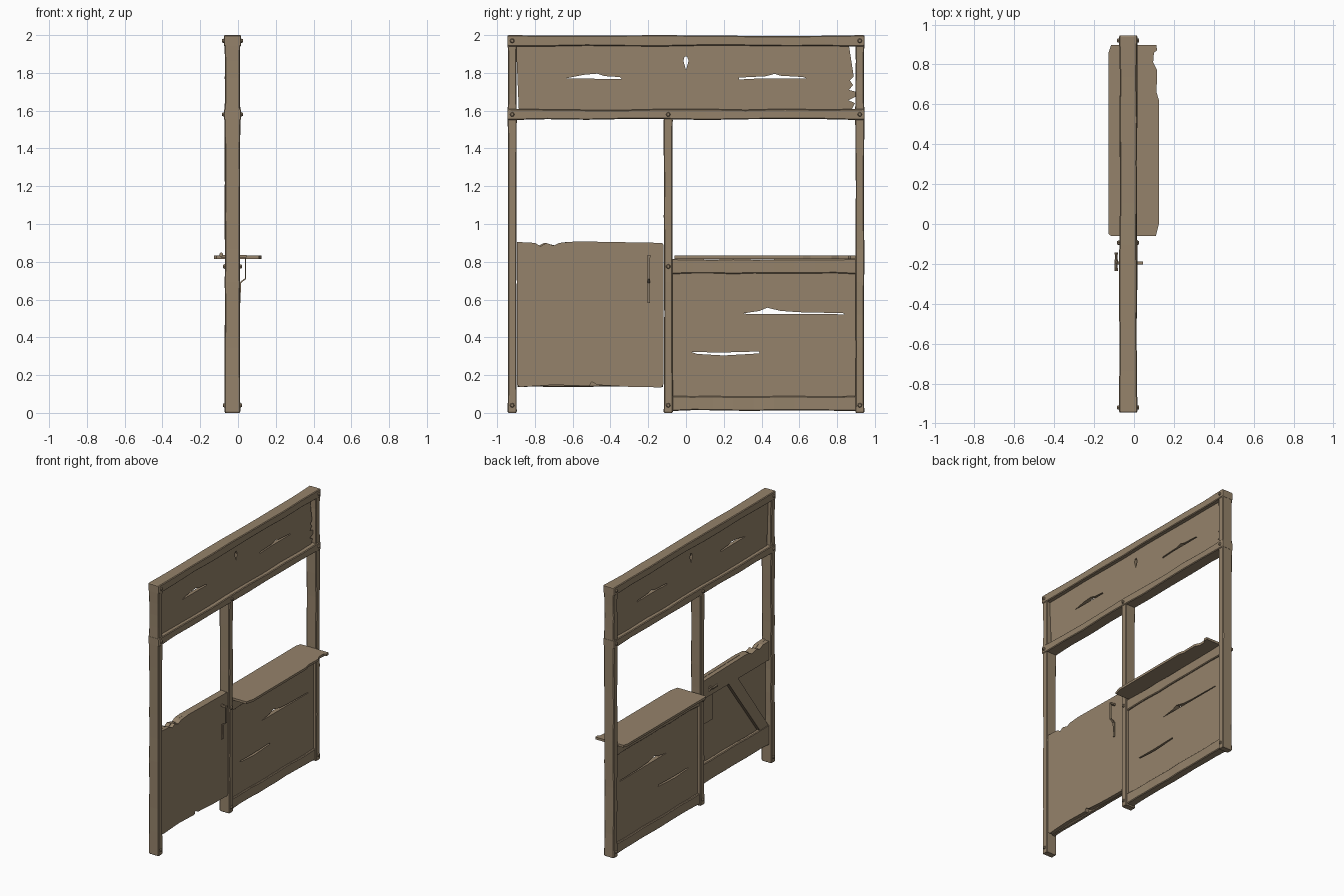
import bpy, bmesh, random
from mathutils import Matrix, Vector

if "Cube" in bpy.data.objects:
    bpy.data.objects.remove(bpy.data.objects["Cube"])

random.seed(4)
wood = bpy.data.materials.new("weathered_brown_wood")
wood.diffuse_color = (0.30, 0.225, 0.145, 1)
wood.use_nodes = True
wood.node_tree.nodes["Principled BSDF"].inputs["Base Color"].default_value = wood.diffuse_color


def finish(name, me):
    me.materials.clear()
    me.materials.append(wood)
    ob = bpy.data.objects.new(name, me)
    bpy.context.collection.objects.link(ob)
    return ob


# Chamfered, slightly worn beam running along axis 1 (y) or 2 (z)
def timber(name, lo, hi, axis, wear=0.003, n=9, c=0.005):
    a, b = [i for i in range(3) if i != axis]
    bm = bmesh.new()
    rings = []
    levels = [0, 0.004] + [i / n for i in range(1, n)] + [0.996, 1]
    for k, t in enumerate(levels):
        inset = c * 0.7 if k in (0, len(levels) - 1) else 0
        w = [random.uniform(0, wear) if 1 < k < len(levels) - 2 else 0 for _ in range(4)]
        a0, a1 = lo[a] + inset + w[0], hi[a] - inset - w[1]
        b0, b1 = lo[b] + inset + w[2], hi[b] - inset - w[3]
        prof = [(a0 + c, b0), (a1 - c, b0), (a1, b0 + c), (a1, b1 - c),
                (a1 - c, b1), (a0 + c, b1), (a0, b1 - c), (a0, b0 + c)]
        ring = []
        for u, v in prof:
            p = Vector((0, 0, 0))
            p[a], p[b] = u, v
            p[axis] = lo[axis] + (hi[axis] - lo[axis]) * t
            ring.append(bm.verts.new(p))
        rings.append(ring)
    for r, s in zip(rings, rings[1:]):
        for i in range(8):
            bm.faces.new((r[i], r[(i + 1) % 8], s[(i + 1) % 8], s[i]))
    bm.faces.new(rings[0])
    bm.faces.new(rings[-1])
    bmesh.ops.recalc_face_normals(bm, faces=bm.faces)
    me = bpy.data.meshes.new(name)
    bm.to_mesh(me)
    return finish(name, me)


# Flat board cut from an outline with holes, thick along axis x, y or z
def plate(name, outline, d0, d1, axis="x", holes=()):
    cu = bpy.data.curves.new(name, "CURVE")
    cu.dimensions, cu.fill_mode = "2D", "BOTH"
    cu.extrude = (d1 - d0) / 2
    for pts in [outline, *holes]:
        sp = cu.splines.new("POLY")
        sp.points.add(len(pts) - 1)
        for q, p in zip(sp.points, pts):
            q.co = (p[0], p[1], 0, 1)
        sp.use_cyclic_u = True
    tmp = bpy.data.objects.new("tmp", cu)
    bpy.context.collection.objects.link(tmp)
    bpy.context.view_layer.update()
    me = bpy.data.meshes.new_from_object(tmp.evaluated_get(bpy.context.evaluated_depsgraph_get()))
    bpy.data.objects.remove(tmp)
    m = (d0 + d1) / 2
    rot = {"x": ((0, 0, 1, m), (1, 0, 0, 0), (0, 1, 0, 0), (0, 0, 0, 1)),
           "y": ((1, 0, 0, 0), (0, 0, -1, m), (0, 1, 0, 0), (0, 0, 0, 1)),
           "z": ((1, 0, 0, 0), (0, 1, 0, 0), (0, 0, 1, m), (0, 0, 0, 1))}[axis]
    me.transform(Matrix(rot))
    bm = bmesh.new()
    bm.from_mesh(me)
    bmesh.ops.remove_doubles(bm, verts=bm.verts, dist=1e-5)
    bmesh.ops.recalc_face_normals(bm, faces=bm.faces)
    for f in bm.faces:
        f.smooth = False
    bm.to_mesh(me)
    me.name = name
    return finish(name, me)


def rect(u0, v0, u1, v1):
    return [(u0, v0), (u1, v0), (u1, v1), (u0, v1)]


# Posts and beams
X0, X1 = -0.071, 0.012
for nm, y0, y1 in (("left_post", -0.944, -0.896), ("middle_post", -0.118, -0.07),
                   ("right_post", 0.896, 0.944)):
    timber(nm, (X0, y0, 0), (X1, y1, 1.56), 2)
    if nm != "middle_post":
        timber("upper_" + nm, (X0, y0, 1.6), (X1, y1, 1.95), 2, n=4)
timber("top_beam", (-0.075, -0.945, 1.94), (0.017, 0.945, 2.0), 1, 0.005)
timber("sign_lower_beam", (-0.075, -0.945, 1.55), (0.017, 0.945, 1.61), 1, 0.006)

# Sign board with splits and chipped ends
plate("sign_board",
      [(-0.885, 1.6), (0.875, 1.6), (0.895, 1.64), (0.86, 1.655), (0.9, 1.675), (0.9, 1.7),
       (0.862, 1.71), (0.885, 1.735), (0.868, 1.76), (0.888, 1.78), (0.862, 1.95), (-0.9, 1.95)],
      -0.042, -0.016, holes=[
          [(-0.64, 1.77), (-0.34, 1.768), (-0.35, 1.778), (-0.43, 1.783), (-0.47, 1.796), (-0.54, 1.79)],
          [(0.28, 1.765), (0.4, 1.771), (0.64, 1.77), (0.62, 1.778), (0.5, 1.785), (0.47, 1.795), (0.42, 1.782), (0.28, 1.775)],
          [(0, 1.815), (0.014, 1.865), (0.005, 1.888), (-0.008, 1.885), (-0.014, 1.865)]])

# Counter front, rails and worktop
plate("counter_panel", rect(-0.08, 0.02, 0.905, 0.81), -0.045, -0.012, holes=[
    [(0.29, 0.525), (0.84, 0.522), (0.83, 0.528), (0.6, 0.533), (0.5, 0.54), (0.43, 0.557), (0.39, 0.54)],
    [(0.03, 0.322), (0.06, 0.312), (0.2, 0.304), (0.39, 0.315), (0.385, 0.325), (0.2, 0.32)]])
timber("counter_top_rail", (-0.06, -0.075, 0.735), (0.002, 0.9, 0.816), 1, 0.005)
timber("counter_bottom_rail", (-0.06, -0.075, 0.01), (0.002, 0.9, 0.09), 1, 0.005)
plate("counter_worktop",
      [(-0.127, -0.05), (-0.115, -0.06), (0.11, -0.06), (0.125, 0.0), (0.125, 0.62), (0.113, 0.66),
       (0.116, 0.77), (0.096, 0.81), (0.1, 0.86), (0.115, 0.87), (0.113, 0.897),
       (-0.115, 0.897), (-0.127, 0.86)], 0.815, 0.832, "z")

# Door: front boards, back rails, diagonal brace
plate("door_boards",
      [(-0.895, 0.15), (-0.88, 0.137), (-0.7, 0.148), (-0.51, 0.142), (-0.5, 0.165), (-0.47, 0.148),
       (-0.3, 0.138), (-0.13, 0.135), (-0.12, 0.15), (-0.12, 0.89), (-0.13, 0.9), (-0.58, 0.908),
       (-0.67, 0.9), (-0.7, 0.885), (-0.74, 0.9), (-0.77, 0.882), (-0.8, 0.9), (-0.895, 0.905)],
      -0.025, 0.002)
plate("door_top_rail",
      [(-0.89, 0.765), (-0.122, 0.765), (-0.122, 0.898), (-0.6, 0.906), (-0.66, 0.902),
       (-0.69, 0.885), (-0.75, 0.9), (-0.78, 0.885), (-0.82, 0.903), (-0.89, 0.903)], -0.056, -0.024)
timber("door_bottom_rail", (-0.056, -0.892, 0.136), (-0.024, -0.122, 0.285), 1, 0.004)
plate("door_brace", [(-0.89, 0.28), (-0.79, 0.28), (-0.42, 0.77), (-0.53, 0.77)], -0.052, -0.024)
plate("latch_plate", rect(-0.27, 0.56, -0.122, 0.77), -0.033, -0.024)

# Latch and hanging pull strap
timber("latch_bar", (-0.098, -0.235, 0.825), (-0.08, -0.142, 0.848), 1, 0.004, 4, 0.006)
plate("latch_pin", rect(-0.09, 0.823, 0.045, 0.836), -0.202, -0.189, "y")
plate("pull_strap", [(0.036, 0.836), (0.042, 0.836), (0.042, 0.708), (0.016, 0.688), (0.013, 0.582),
                     (0.006, 0.582), (0.009, 0.692), (0.036, 0.712)], -0.204, -0.19, "y")

# Bolt heads on both sides
for y, zs in ((-0.92, (0.04, 1.58, 1.97)), (0.92, (0.04, 1.58, 1.97)), (-0.094, (0.04, 0.775, 1.58))):
    for z in zs:
        for s in (-1, 1):
            face = (0.017 if s > 0 else -0.075) if z > 1.5 else (X1 if s > 0 else X0)
            bm = bmesh.new()
            bmesh.ops.create_cone(bm, cap_ends=True, segments=8, radius1=0.013, radius2=0.008,
                                  depth=0.012)
            bmesh.ops.transform(bm, verts=bm.verts,
                                matrix=Matrix.Translation((face + s * 0.003, y, z))
                                @ Matrix.Rotation(s * 1.5707963, 4, "Y"))
            me = bpy.data.meshes.new("bolt_head")
            bm.to_mesh(me)
            bm.free()
            finish("bolt_head", me)
